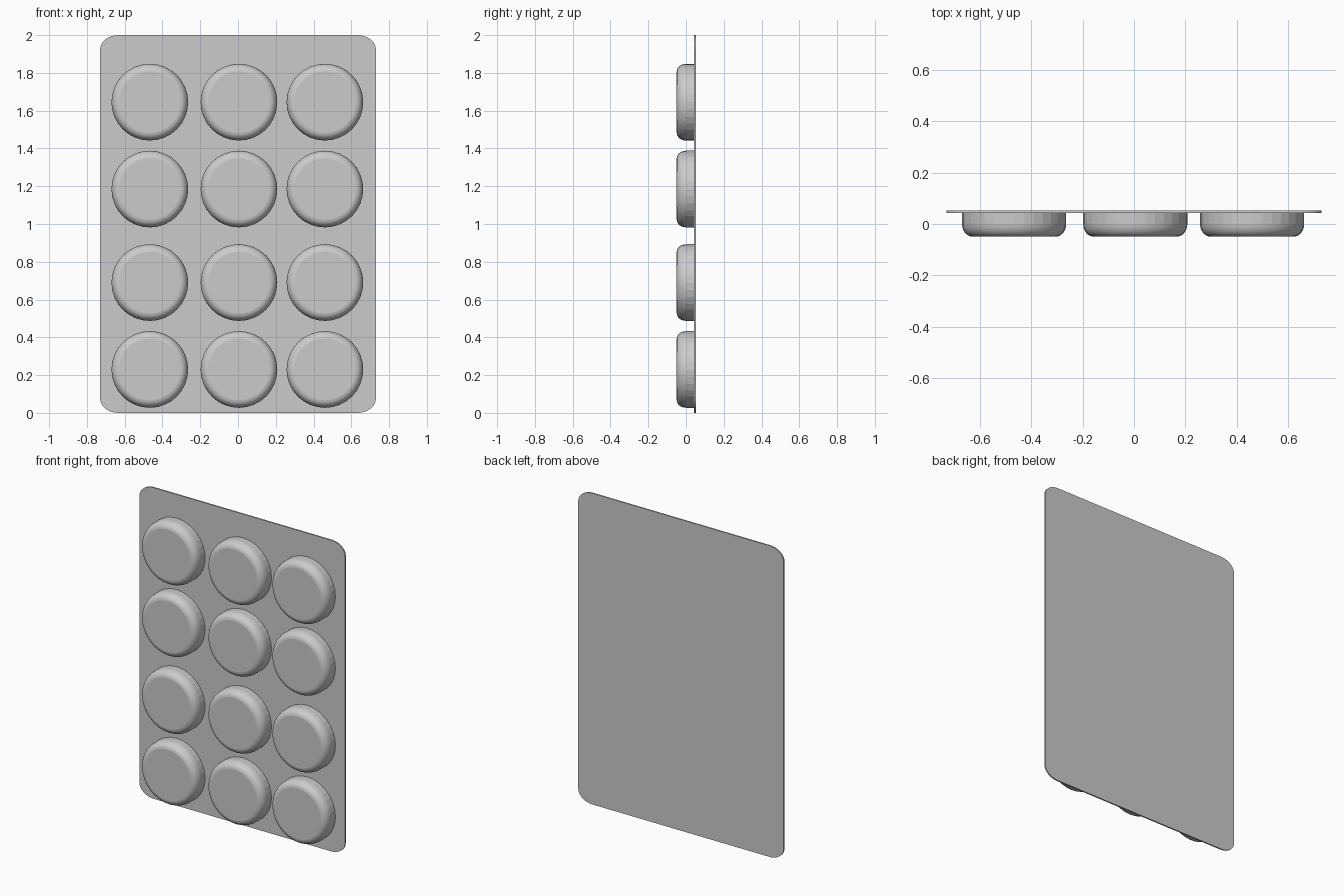
import bpy, bmesh
from math import sin, cos, pi

if "Cube" in bpy.data.objects:
    bpy.data.objects.remove(bpy.data.objects["Cube"], do_unlink=True)

GREY = (0.6, 0.6, 0.6, 1)
mat = bpy.data.materials.new("light grey")
mat.use_nodes = True
mat.diffuse_color = GREY
mat.node_tree.nodes["Principled BSDF"].inputs["Base Color"].default_value = GREY


def finish(bm, name):
    bmesh.ops.recalc_face_normals(bm, faces=bm.faces)
    mesh = bpy.data.meshes.new(name)
    bm.to_mesh(mesh)
    bm.free()
    mesh.materials.append(mat)
    obj = bpy.data.objects.new(name, mesh)
    bpy.context.collection.objects.link(obj)
    return obj


# Thin backing sheet with wide, slightly flattened rounded corners
def make_sheet(half_w=0.73, height=2.0, rx=0.10, rz=0.075, steps=10):
    bm = bmesh.new()
    corners = [(half_w - rx, height - rz), (rx - half_w, height - rz),
               (rx - half_w, rz), (half_w - rx, rz)]
    verts = []
    for i, (cx, cz) in enumerate(corners):
        for s in range(steps + 1):
            a = (i + s / steps) * pi / 2
            verts.append(bm.verts.new((cx + rx * cos(a), 0.043, cz + rz * sin(a))))
    face = bm.faces.new(verts)
    out = bmesh.ops.extrude_face_region(bm, geom=[face], use_keep_orig=True)
    moved = [g for g in out["geom"] if isinstance(g, bmesh.types.BMVert)]
    bmesh.ops.translate(bm, verts=moved, vec=(0, 0.009, 0))
    return finish(bm, "backing_sheet")


# Round blister: faceted wall, smooth rounded shoulder, flat front
def make_blister(radius=0.203, back=0.045, front=-0.049, r_x=0.04, r_y=0.05,
                 sides=32, steps=6):
    bm = bmesh.new()
    profile = [(radius, back)]
    for s in range(steps + 1):
        a = s / steps * pi / 2
        profile.append((radius - r_x + r_x * cos(a), front + r_y - r_y * sin(a)))
    rings = [[bm.verts.new((r * cos(2 * pi * k / sides), y, r * sin(2 * pi * k / sides)))
              for k in range(sides)] for r, y in profile]
    for i in range(len(rings) - 1):
        for k in range(sides):
            n = (k + 1) % sides
            f = bm.faces.new((rings[i][k], rings[i][n], rings[i + 1][n], rings[i + 1][k]))
            f.smooth = i > 0
    bm.faces.new(rings[0])
    bm.faces.new(rings[-1])
    # Crisp edge around the flat front
    for e in bm.edges:
        if all(v in rings[-1] for v in e.verts):
            e.smooth = False
    return finish(bm, "blister")


make_sheet()
first = make_blister()

# Grid of three columns by four rows sharing one mesh
columns = (-0.467, 0.005, 0.46)
rows = (0.23, 0.69, 1.185, 1.645)
for r, z in enumerate(rows):
    for c, x in enumerate(columns):
        if r == c == 0:
            obj = first
        else:
            obj = bpy.data.objects.new("blister", first.data)
            bpy.context.collection.objects.link(obj)
        obj.name = f"blister_row_{r + 1}_column_{c + 1}"
        obj.location = (x, 0, z)
